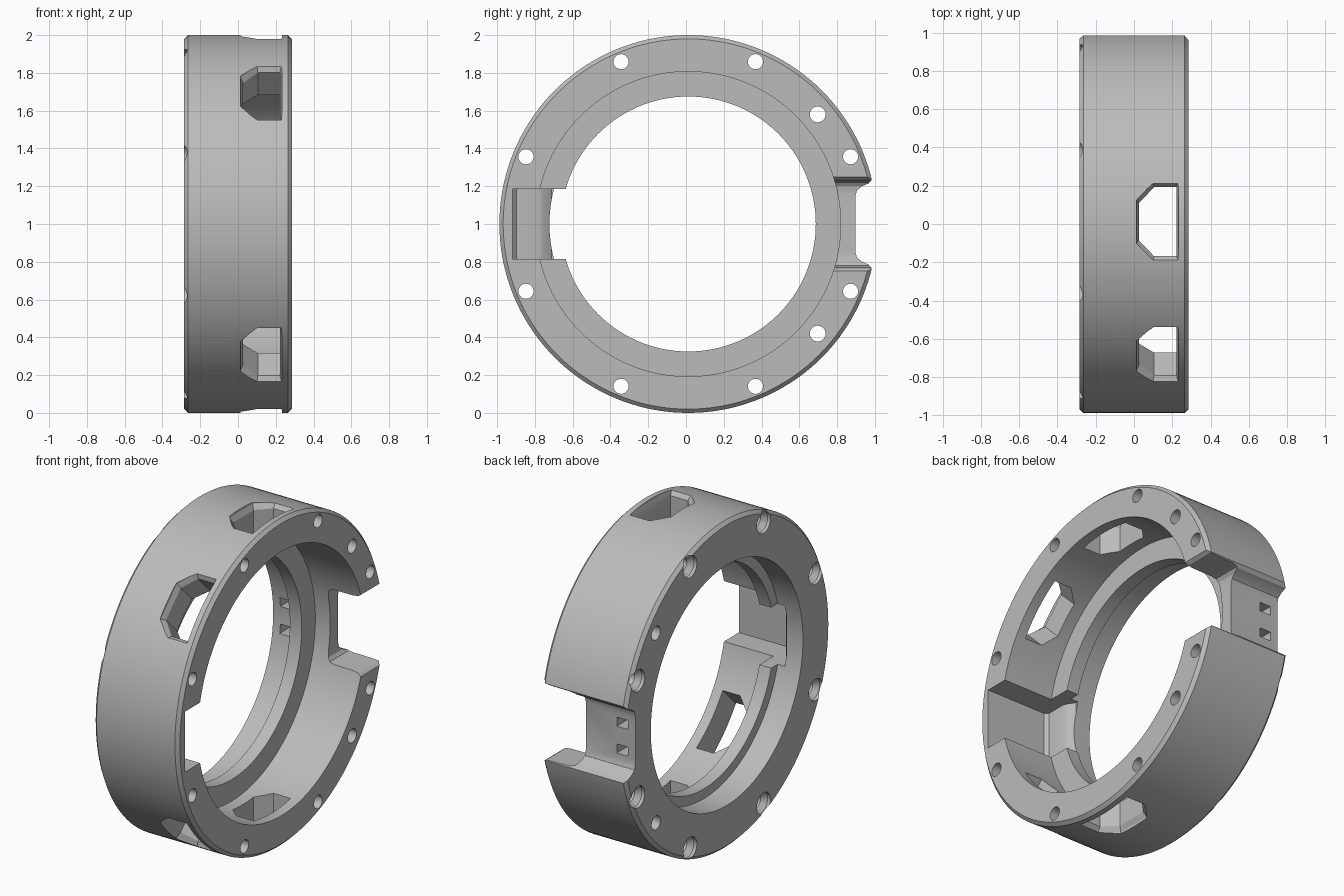
import bpy, bmesh
from math import sin, cos, pi, radians
from mathutils import Matrix, Vector

old = bpy.data.objects.get("Cube")
if old:
    bpy.data.objects.remove(old)

CENTRE = Vector((0, 0.012, 1))
HALF = 0.285

grey = bpy.data.materials.new("machined_grey")
grey.use_nodes = True
COLOUR = (0.5, 0.5, 0.5, 1)
grey.diffuse_color = COLOUR
grey.node_tree.nodes["Principled BSDF"].inputs["Base Color"].default_value = COLOUR


def loft(name, rings, closed=False):
    """Skin matching rings of points, capped at the ends unless closed."""
    bm = bmesh.new()
    rows = [[bm.verts.new(p) for p in ring] for ring in rings]
    n = len(rows[0])
    pairs = list(zip(rows, rows[1:]))
    if closed:
        pairs.append((rows[-1], rows[0]))
    else:
        bm.faces.new(rows[0])
        bm.faces.new(rows[-1])
    for a, b in pairs:
        for i in range(n):
            j = (i + 1) % n
            bm.faces.new((a[i], a[j], b[j], b[i]))
    bmesh.ops.recalc_face_normals(bm, faces=bm.faces)
    mesh = bpy.data.meshes.new(name)
    bm.to_mesh(mesh)
    bm.free()
    mesh.materials.append(grey)
    obj = bpy.data.objects.new(name, mesh)
    bpy.context.collection.objects.link(obj)
    obj.location = CENTRE
    return obj


def circle(x, r, n, y=0, z=0):
    return [(x, y + r * cos(2 * pi * i / n), z + r * sin(2 * pi * i / n)) for i in range(n)]


def mirrored(half):
    """Close a half outline by mirroring its second coordinate."""
    return half + [(a, -b) for a, b in reversed(half)]


# Ring body: chamfered outside, stepped bore with an inner rib
profile = [(-HALF, 0.735), (-HALF, 0.98), (-HALF + 0.02, 1), (HALF - 0.02, 1),
           (HALF, 0.98), (HALF, 0.807), (-0.05, 0.807), (-0.05, 0.675),
           (-0.13, 0.675), (-0.13, 0.735)]
body = loft("ring_housing", [circle(x, r, 144) for x, r in profile], closed=True)
cutters = []

# Pocket in the front wall, open to the bore and the +x face
pocket = [(0.4, -0.93), (-0.12, -0.93), (-0.14, -0.91), (-0.14, -0.79),
          (-0.15, -0.765), (-0.18, -0.725), (-0.18, -0.5), (0.4, -0.5)]
cutters.append(loft("pocket_cutter", [[(x, y, z) for x, y in pocket] for z in (-0.185, 0.185)]))

# Outer notch across the back
notch = mirrored([(0.885, 0.15), (0.893, 0.178), (0.92, 0.2), (0.955, 0.215),
                  (0.972, 0.235), (1.1, 0.27)])
cutters.append(loft("notch_cutter", [[(x, y, z) for y, z in notch] for x in (-0.4, 0.4)]))

# Recess of the +x face behind the notch, with filleted corners
recess = mirrored([(0.4, 0.25), (HALF, 0.25), (0.265, 0.236), (0.23, 0.23), (0.1, 0.228),
                   (0.07, 0.22), (0.055, 0.2), (0.05, 0.17)])
cutters.append(loft("recess_cutter", [[(x, y, z) for x, z in recess] for y in (0.6, 1.1)]))

# Two small slots through the notch floor
for side in (-1, 1):
    slot = [(a, b + side * 0.082) for a, b in
            ((-0.235, -0.028), (-0.16, -0.028), (-0.16, 0.028), (-0.235, 0.028))]
    cutters.append(loft("slot_cutter", [[(x, y, z) for x, z in slot] for y in (0.6, 1.1)]))

# Four six-sided windows with a flared outer edge
inner = mirrored([(0.222, 0.18), (0.105, 0.18), (0.027, 0.1)])
outer = mirrored([(0.232, 0.205), (0.1, 0.205), (0.012, 0.112)])
for angle in (90, 135, 225, 270):
    turn = Matrix.Rotation(radians(angle), 3, 'X')
    rings = [[turn @ Vector((x, r, t)) for x, t in shape]
             for r, shape in ((0.7, inner), (0.955, inner), (0.985, outer), (1.1, outer))]
    cutters.append(loft("window_cutter", rings))

# Eight countersunk bolt holes
for k in range(8):
    a = pi / 8 + k * pi / 4
    y, z = 0.93 * cos(a), 0.93 * sin(a)
    steps = ((-0.3, 0.066), (-0.265, 0.066), (-0.235, 0.04), (0.4, 0.04))
    cutters.append(loft("bolt_hole_cutter", [circle(x, r, 24, y, z) for x, r in steps]))

# Two plain pin holes near the notch
for side in (-1, 1):
    cutters.append(loft("pin_hole_cutter",
                        [circle(x, 0.042, 24, 0.685, side * 0.58) for x in (-0.4, 0.4)]))

# Cut everything out of the body
bpy.context.view_layer.objects.active = body
for cutter in cutters:
    cutter.hide_render = True
    mod = body.modifiers.new("cut", 'BOOLEAN')
    mod.operation = 'DIFFERENCE'
    mod.solver = 'EXACT'
    mod.object = cutter
    bpy.ops.object.modifier_apply(modifier=mod.name)
    bpy.data.objects.remove(cutter)

bpy.ops.object.select_all(action='DESELECT')
body.select_set(True)
bpy.ops.object.shade_smooth_by_angle(angle=radians(25))
